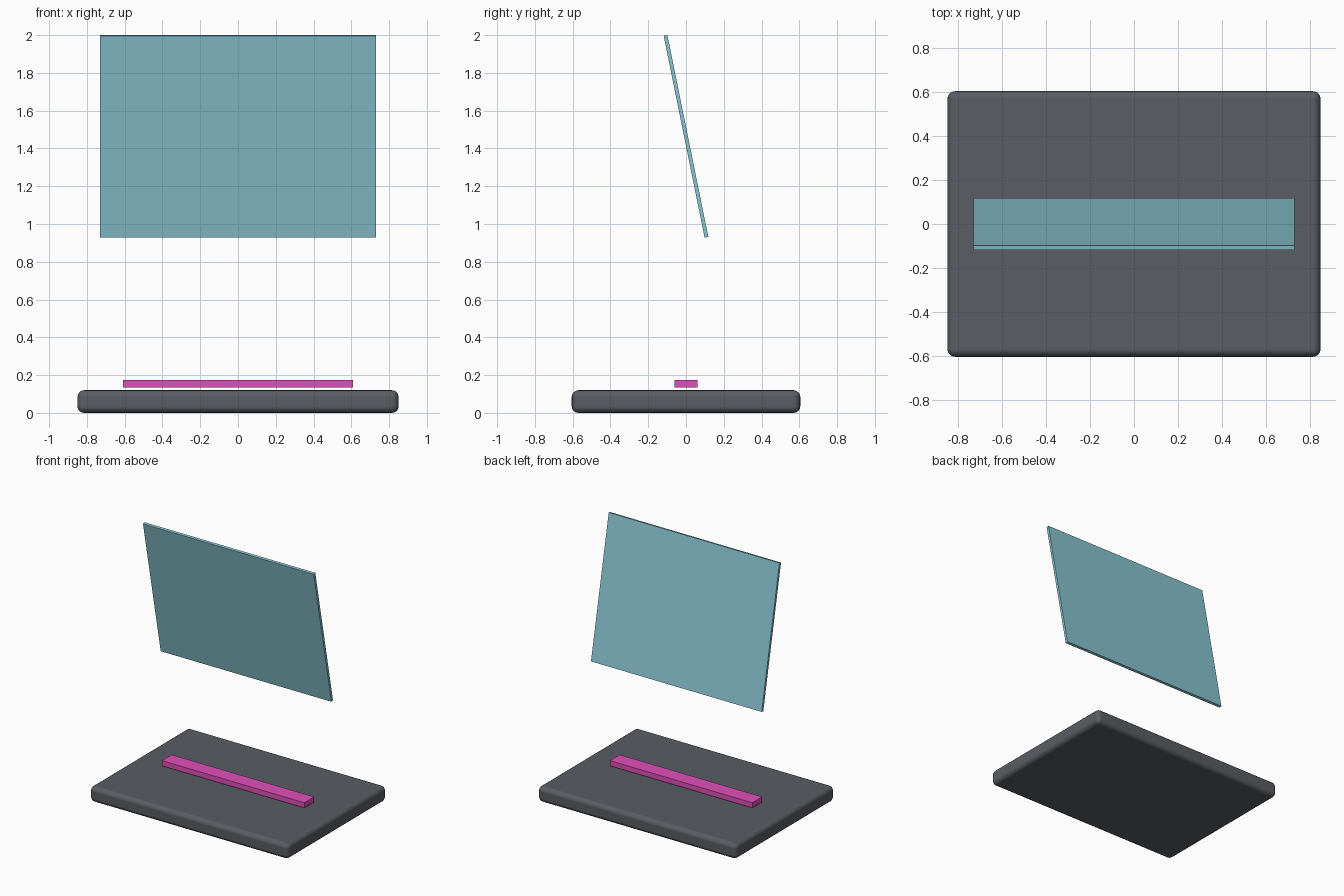
import bpy

if "Cube" in bpy.data.objects:
    bpy.data.objects.remove(bpy.data.objects["Cube"])


def box(name, size, location, color, tilt=0.0, bevel=0.0):
    bpy.ops.mesh.primitive_cube_add(size=1, location=location)
    ob = bpy.context.object
    ob.name = name
    ob.scale = size
    bpy.ops.object.transform_apply(location=False, rotation=False, scale=True)
    ob.rotation_euler.x = tilt
    mat = bpy.data.materials.new(name + "_material")
    mat.diffuse_color = color
    mat.use_nodes = True
    mat.node_tree.nodes["Principled BSDF"].inputs["Base Color"].default_value = mat.diffuse_color
    ob.data.materials.append(mat)
    if bevel:
        bpy.ops.object.shade_smooth_by_angle()
        mod = ob.modifiers.new("rounded_edges", 'BEVEL')
        mod.width = bevel
        mod.segments = 4
        mod.harden_normals = True
    return ob


# Rounded base slab
box("base", (1.70, 1.21, 0.12), (0, 0, 0.06), (0.10, 0.11, 0.125, 1), bevel=0.035)

# Light strip hovering just above the base
box("light_strip", (1.22, 0.12, 0.04), (0, 0, 0.155), (0.75, 0.08, 0.48, 1))

# Thin floating panel, top leaning to the front
box("floating_panel", (1.46, 0.02, 1.09), (0, 0, 1.464), (0.25, 0.56, 0.64, 1), tilt=0.2)
